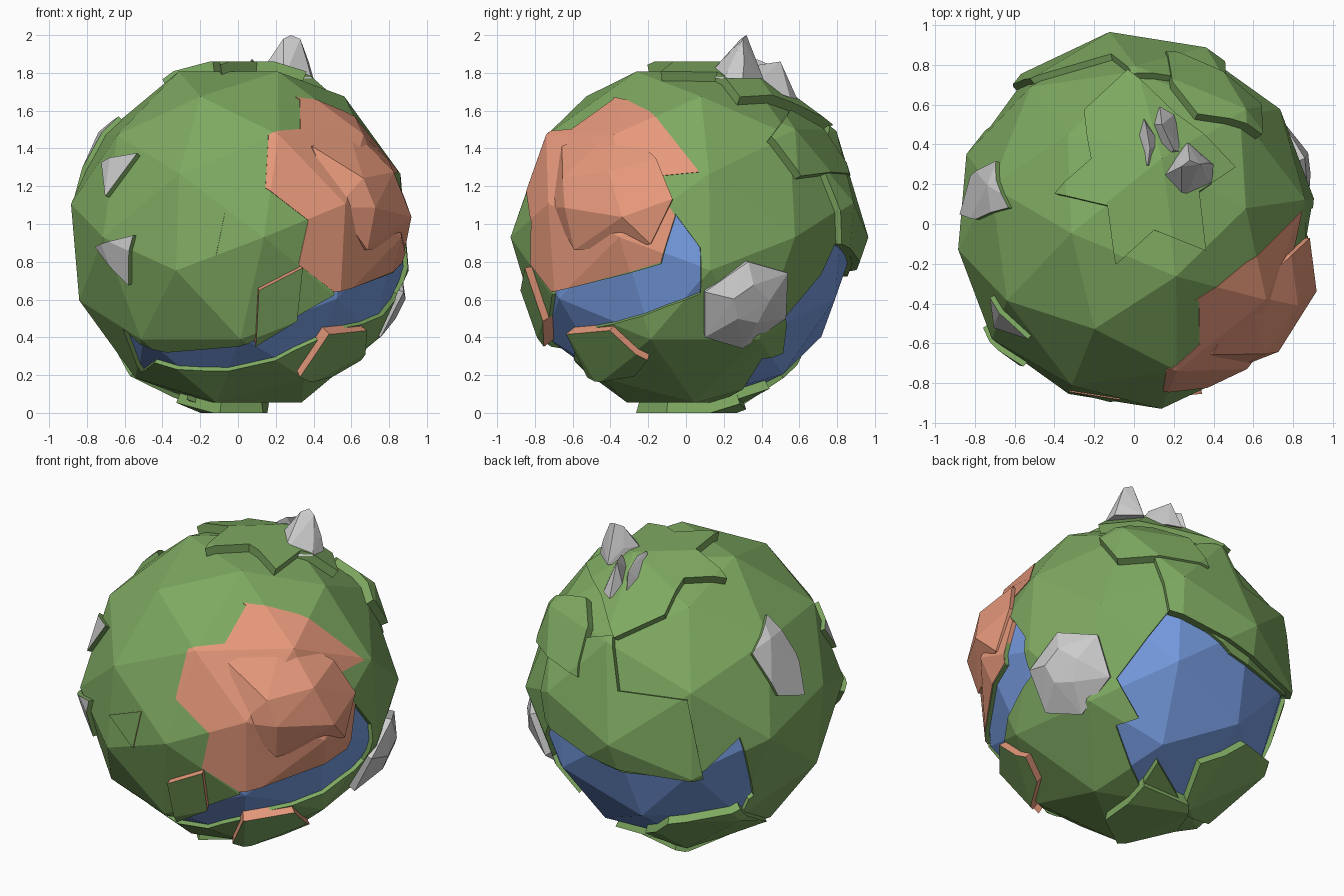
import bpy, bmesh
from math import radians, sin, cos, sqrt
from mathutils import Vector, Matrix

if "Cube" in bpy.data.objects:
    bpy.data.objects.remove(bpy.data.objects["Cube"])

CX, CZ, R = 0.01, 0.93, 0.938
MID = Vector((CX, 0, CZ))
COLORS = {"green": (.21, .40, .12, 1), "red": (.80, .32, .20, 1), "blue": (.18, .33, .75, 1)}
MATS = {}
for key, col in COLORS.items():
    MATS[key] = bpy.data.materials.new(key)
    MATS[key].diffuse_color = col
# viewing directions used to lay outlines on the globe: azimuth, elevation
VIEWS = {"F": (-90, 0), "R": (0, 0), "T": (-90, 90), "D": (-90, -90),
         "A": (-45, 25), "L": (128, 25), "B": (48, -28)}


def on_globe(view, u, v):
    """Unit direction of the globe point seen at u, v in a view."""
    a, e = (radians(t) for t in VIEWS[view])
    if view in "FR":
        v -= CZ
    d = Vector((cos(a) * cos(e), sin(a) * cos(e), sin(e)))
    right = Vector((-sin(a), cos(a), 0))
    up = Vector((-cos(a) * sin(e), -sin(a) * sin(e), cos(e)))
    w = sqrt(max(0, .92 ** 2 - u * u - v * v))
    return (d * w + right * u + up * v).normalized()


def outline(*parts):
    return [on_globe(view, u, v) for view, pts in parts for u, v in pts]


def new_object(name, bm, mats=()):
    me = bpy.data.meshes.new(name)
    bm.to_mesh(me)
    bm.free()
    ob = bpy.data.objects.new(name, me)
    bpy.context.collection.objects.link(ob)
    for m in mats:
        me.materials.append(MATS.get(m))
    return ob


def globe(name, r, mats):
    """Icosphere turned so a face looks straight up."""
    bm = bmesh.new()
    bmesh.ops.create_icosphere(bm, subdivisions=1, radius=1)
    bm.faces.ensure_lookup_table()
    f = bm.faces[0]
    z = f.calc_center_median().normalized()
    x = f.verts[0].co
    x = (x - z * x.dot(z)).normalized()
    rot = Matrix.Rotation(radians(8), 3, 'Z') @ Matrix((x, z.cross(x), z))
    bm.clear()
    bmesh.ops.create_icosphere(bm, subdivisions=2, radius=1)
    for v in bm.verts:
        v.co = rot @ v.co.normalized() * r
        v.co.x *= .98
        v.co += MID
    return new_object(name, bm, mats)


def cone(dirs):
    """Solid wedge running outward through an outline."""
    c = sum(dirs, Vector()).normalized()
    low = .8 * min(d.dot(c) for d in dirs)
    bm = bmesh.new()
    rings = [[bm.verts.new(d * k / d.dot(c) + MID) for d in dirs] for k in (low, 1.5)]
    for ring in rings:
        bm.faces.new(ring)
    n = len(dirs)
    for i in range(n):
        j = (i + 1) % n
        bm.faces.new((rings[0][i], rings[0][j], rings[1][j], rings[1][i]))
    bmesh.ops.recalc_face_normals(bm, faces=bm.faces)
    return new_object("cutter", bm)


def cut(ob, dirs, operation):
    tool = cone(dirs)
    tool.hide_render = True
    mod = ob.modifiers.new("cut", 'BOOLEAN')
    mod.operation, mod.object, mod.solver = operation, tool, 'EXACT'
    bpy.context.view_layer.objects.active = ob
    bpy.ops.object.modifier_apply(modifier=mod.name)
    bpy.data.objects.remove(tool)


def plate(name, dirs, r, top="green", wall="green"):
    """Raised piece of crust with its own wall colour."""
    ob = globe(name, r, (top, wall))
    cut(ob, dirs, 'INTERSECT')
    for p in ob.data.polygons:
        out = (p.center - MID).normalized()
        p.material_index = 0 if p.normal.dot(out) > .6 else 1


def rock(name, pts, mats=()):
    bm = bmesh.new()
    for p in pts:
        bm.verts.new(p)
    bmesh.ops.convex_hull(bm, input=bm.verts)
    new_object(name, bm, mats)


def mound(name, rim, crown, low, high, mats=()):
    """Faceted swelling on the globe between a rim and a smaller crown."""
    rock(name, [d * r + MID for ds, r in ((rim, low), (crown, high), (rim, .85)) for d in ds], mats)


# ocean, and land with the seas cut out of it
globe("ocean", .912, ["blue"])
land = globe("land", R, ["green"])
seas = [
    outline(("F", [(-.64, .43), (-.4, .3), (.08, .38), (.3, .49), (.52, .64), (.52, .43), (.3, .31),
                   (.05, .22), (-.2, .19), (-.47, .24), (-.53, .2)])),
    outline(("F", [(.5, .42), (.5, .64)]),
            ("R", [(-.14, .78), (-.06, 1.06), (.08, .87), (.08, .62), (-.1, .55), (-.3, .48)])),
    outline(("B", [(.26, .41), (-.07, -.01), (.06, -.25), (-.08, -.29), (.06, -.67), (.3, -.72),
                   (.79, -.48), (.88, -.12), (.74, -.16), (.61, .15), (.5, .26)])),
    outline(("L", [(-.84, -.23), (-.41, -.53), (.01, -.56), (.29, -.34), (.38, -.69), (-.19, -.84),
                   (-.59, -.68)])),
]
for sea in seas:
    cut(land, sea, 'DIFFERENCE')

# desert with a swelling in the middle
plate("desert", outline(
    ("R", [(-.4, 1.7), (-.2, 1.62), (.07, 1.28), (-.2, 1.27), (-.06, 1.05), (-.14, .79)]),
    ("F", [(.5, .64), (.32, .78), (.37, 1.02), (.14, 1.2), (.15, 1.47), (.33, 1.52), (.33, 1.69)])),
    R + .004, "red", "red")
mound("desert_dune",
      outline(("A", [(-.2, .13), (.15, .28), (.45, .1), (.58, -.1), (.5, -.36), (.06, -.45), (-.15, -.23)])),
      outline(("A", [(.05, -.25), (.38, -.26), (.27, -.05), (0, -.1)])), .9, .975, ["red"])

# raised crust plates
plate("top_plate", outline(("T", [(-.4, .15), (-.14, .09), (-.1, -.2), (.09, -.03), (.34, -.13), (.31, .16),
                                  (.49, .28), (.2, .55), (-.04, .73), (-.25, .55), (-.22, .32)])), .995)
plate("back_plate", outline(("L", [(-.78, .25), (-.43, .27), (-.43, -.04), (-.03, -.1), (.06, -.55),
                                   (-.4, -.5), (-.83, -.2)])), .975)
plate("back_upper_plate", outline(("R", [(.44, 1.45), (.55, 1.6), (.7, 1.5), (.85, 1.25), (.6, 1.25)])), .99)
plate("bottom_plate", outline(("D", [(-.33, 0), (-.1, .25), (.12, .1), (.15, -.28), (-.15, -.3)])), .995)
plate("lower_back_plate_a", outline(("B", [(.16, -.49), (.3, -.74), (.12, -.9), (0, -.72)])), .965)
plate("lower_back_plate_b", outline(("B", [(.27, -.75), (.41, -.51), (.67, -.39), (.78, -.48),
                                           (.42, -.82)])), .965)
plate("front_plate", outline(("F", [(.08, .37), (.1, .65), (.33, .77), (.3, .49)])), .98, "green", "red")
plate("lower_right_plate", outline(("R", [(-.62, .43), (-.4, .44), (-.2, .29), (-.27, .2), (-.5, .22)])),
      .985, "green", "red")
plate("front_triangle", outline(("F", [(-.34, .96), (-.08, 1.07), (-.13, .82)])), .945, "green", "red")

# grey stone slabs on the left
plate("slab_upper", outline(("F", [(-.74, 1.33), (-.55, 1.38), (-.72, 1.15)])), .968, "grey")
plate("slab_lower", outline(("F", [(-.76, .88), (-.57, .94), (-.6, .67)])), .968, "grey")
plate("slab_back", outline(("L", [(.46, .39), (.63, .16), (.68, -.09), (.52, -.09), (.36, .16)])), .965, "grey")

# stone mound on the right
mound("side_mound",
      outline(("R", [(.1, .64), (.33, .8), (.54, .74), (.53, .5), (.3, .34), (.1, .4)])),
      outline(("R", [(.24, .62), (.34, .69), (.42, .61), (.36, .5), (.26, .52)])), .92, .97)

# mountain peaks on top
peak = [(.13, .2), (.2, .33), (.27, .41), (.4, .3), (.39, .2), (.24, .1)]
rock("main_peak", [(x, y, 1.77) for x, y in peak] +
     [(.27 + (x - .27) * .8, .29 + (y - .27) * .6, 1.86) for x, y in peak] +
     [(.24, .29, 1.98), (.28, .32, 2.0), (.33, .3, 1.98)])
rock("side_peak", [(.03, .27, 1.76), (.11, .26, 1.76), (.14, .4, 1.74), (.05, .53, 1.71), (.01, .42, 1.74),
                   (.06, .5, 1.82), (.08, .38, 1.87), (.07, .3, 1.87)])
rock("back_peak", [(.09, .5, 1.69), (.13, .59, 1.66), (.2, .55, 1.67), (.26, .36, 1.74), (.14, .33, 1.74),
                   (.14, .5, 1.86), (.2, .37, 1.84)])

for m in bpy.data.materials:
    if m.users and not m.is_grease_pencil:
        m.use_nodes = True
        m.node_tree.nodes["Principled BSDF"].inputs["Base Color"].default_value = m.diffuse_color
